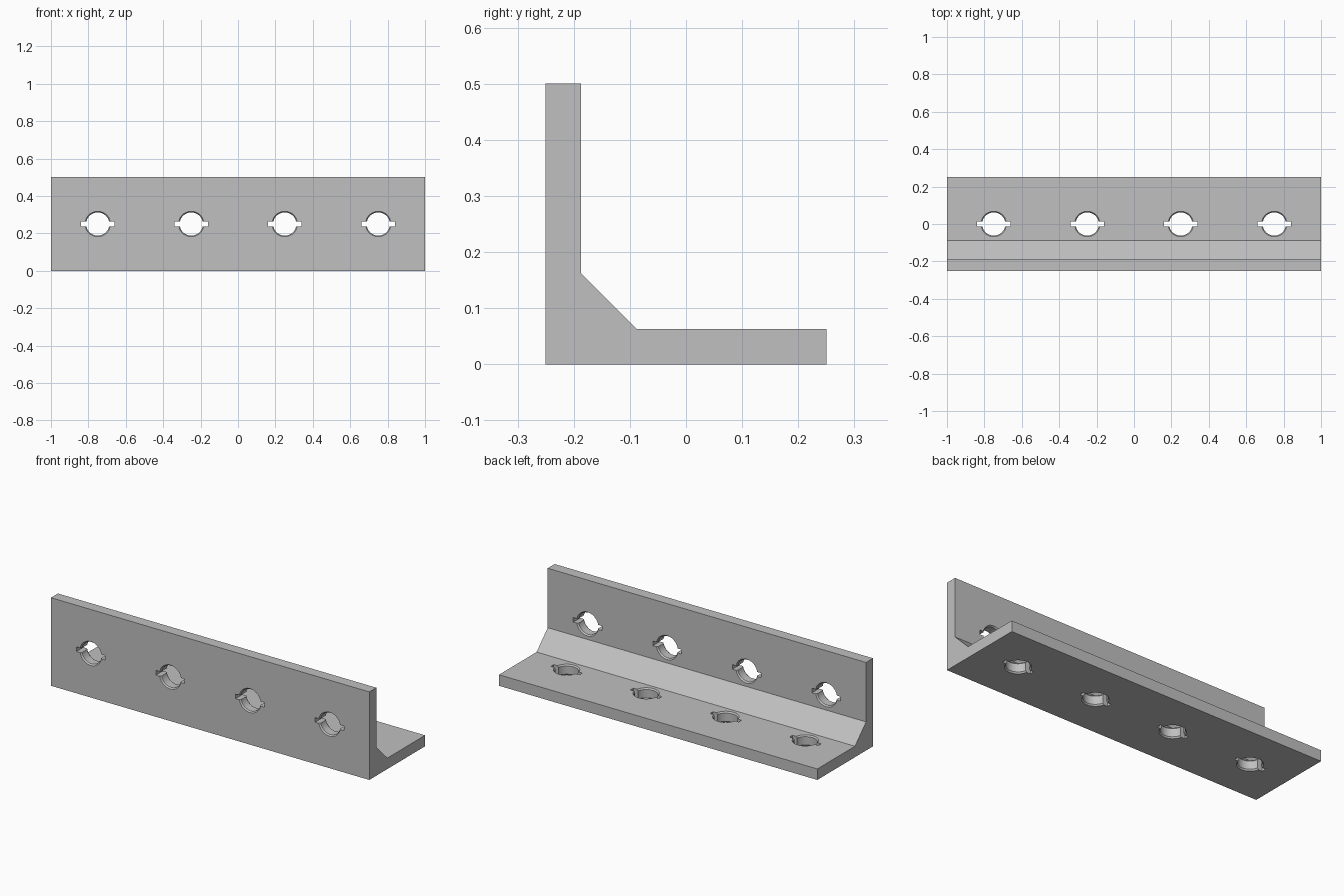
import bpy
import bmesh
from math import pi, radians
from mathutils import Matrix, Vector

old = bpy.data.objects.get("Cube")
if old:
    bpy.data.objects.remove(old)

WALL = 0.0625
HOLE_XS = [-0.75, -0.25, 0.25, 0.75]

steel = bpy.data.materials.new("grey_steel")
steel.use_nodes = True
GREY = (0.53, 0.53, 0.53, 1)
steel.diffuse_color = GREY
steel.node_tree.nodes["Principled BSDF"].inputs["Base Color"].default_value = GREY


def make_object(name, bm):
    bmesh.ops.recalc_face_normals(bm, faces=bm.faces)
    mesh = bpy.data.meshes.new(name)
    bm.to_mesh(mesh)
    bm.free()
    mesh.materials.append(steel)
    obj = bpy.data.objects.new(name, mesh)
    bpy.context.collection.objects.link(obj)
    return obj


# Angle section with a sloped inner fillet, extruded along x
section = [(-0.25, 0), (0.25, 0), (0.25, WALL), (-0.0875, WALL),
           (-0.1875, 0.1625), (-0.1875, 0.5), (-0.25, 0.5)]
bm = bmesh.new()
face = bm.faces.new([bm.verts.new((-1, y, z)) for y, z in section])
ext = bmesh.ops.extrude_face_region(bm, geom=[face])
moved = [g for g in ext["geom"] if isinstance(g, bmesh.types.BMVert)]
bmesh.ops.translate(bm, verts=moved, vec=Vector((2, 0, 0)))
bracket = make_object("angle_bracket", bm)

# Hole placements: through the base flange, and through the upright flange
places = [Matrix.Translation((x, 0, WALL / 2)) for x in HOLE_XS]
places += [Matrix.Translation((x, -0.25 + WALL / 2, 0.25)) @ Matrix.Rotation(pi / 2, 4, "X")
           for x in HOLE_XS]


# Round bore with a chamfered rim at both ends
def add_bore(bm, place):
    bore, rim, chamfer, over = 0.062, 0.068, 0.008, 0.02
    half = WALL / 2
    profile = [(0, -half - over), (rim, -half - over), (rim, -half), (bore, -half + chamfer),
               (bore, half - chamfer), (rim, half), (rim, half + over), (0, half + over)]
    verts = [bm.verts.new((r, 0, z)) for r, z in profile]
    edges = [bm.edges.new(pair) for pair in zip(verts, verts[1:])]
    spun = bmesh.ops.spin(bm, geom=verts + edges, cent=(0, 0, 0), axis=(0, 0, 1),
                          angle=2 * pi, steps=40, use_duplicate=False)
    bmesh.ops.remove_doubles(bm, verts=bm.verts, dist=1e-5)
    bmesh.ops.transform(bm, matrix=place, verts=bm.verts)


# Narrow key slot crossing the bore
def add_slot(bm, place):
    size = Matrix.Diagonal((0.18, 0.026, WALL + 0.06, 1))
    bmesh.ops.create_cube(bm, size=1, matrix=place @ size)


def make_cutter(name, add):
    whole = bmesh.new()
    for place in places:
        part = bmesh.new()
        add(part, place)
        mesh = bpy.data.meshes.new("part")
        part.to_mesh(mesh)
        part.free()
        whole.from_mesh(mesh)
        bpy.data.meshes.remove(mesh)
    cutter = make_object(name, whole)
    cutter.hide_render = True
    return cutter


# Cut the holes and slots, then drop the cutters
bpy.ops.object.select_all(action="DESELECT")
bracket.select_set(True)
bpy.context.view_layer.objects.active = bracket
for name, add in (("bore_cutter", add_bore), ("slot_cutter", add_slot)):
    cutter = make_cutter(name, add)
    mod = bracket.modifiers.new(name, "BOOLEAN")
    mod.operation = "DIFFERENCE"
    mod.solver = "EXACT"
    mod.object = cutter
    bpy.ops.object.modifier_apply(modifier=mod.name)
    bpy.data.objects.remove(cutter)

bpy.ops.object.shade_smooth_by_angle(angle=radians(25))
